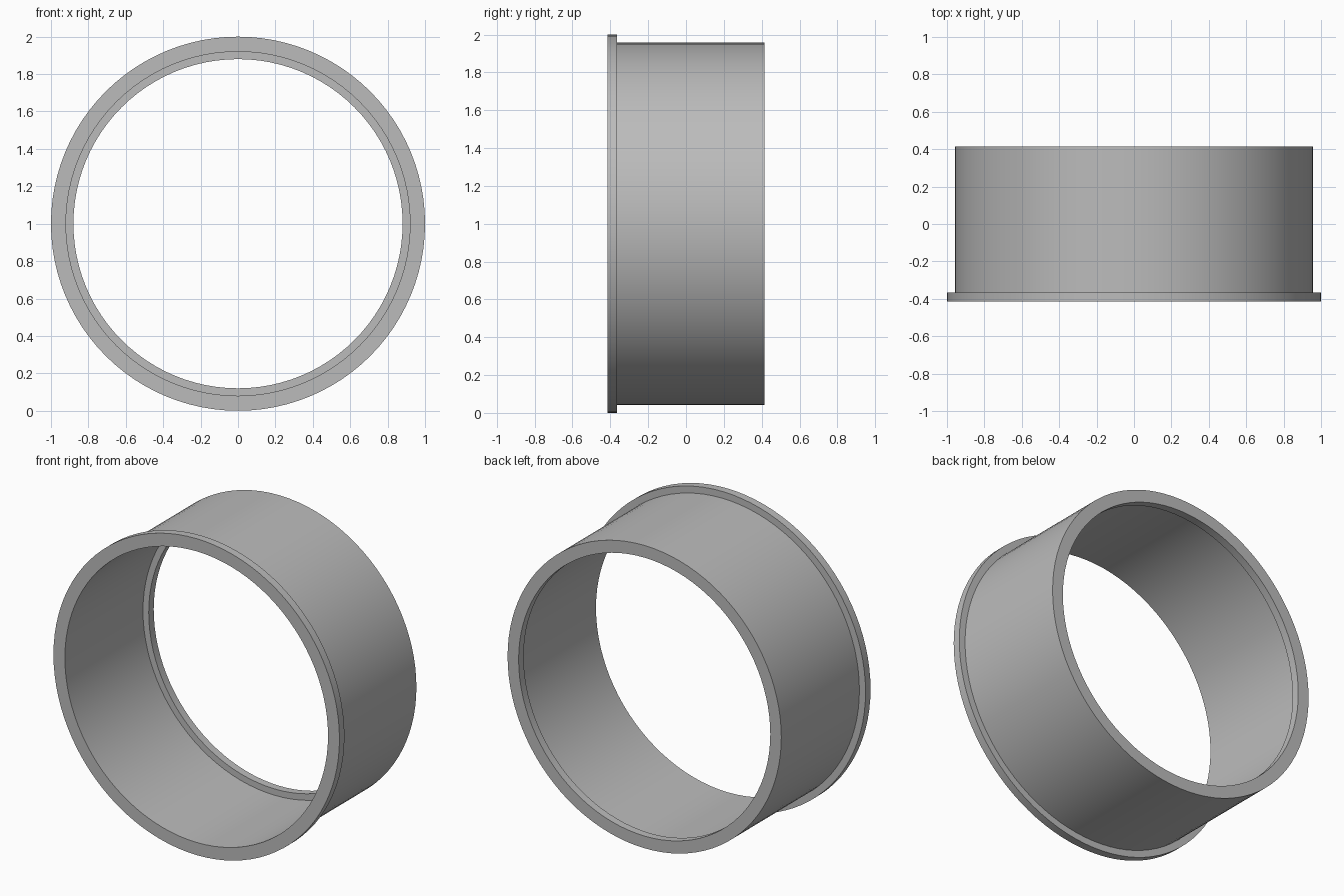
import bpy, bmesh, math

cube = bpy.data.objects.get("Cube")
if cube:
    bpy.data.objects.remove(cube, do_unlink=True)

SEGMENTS = 96

grey = bpy.data.materials.new("plain grey")
grey.use_nodes = True
colour = (0.5, 0.5, 0.5, 1)
grey.diffuse_color = colour
grey.node_tree.nodes["Principled BSDF"].inputs["Base Color"].default_value = colour

# Closed wall section (radius, y): front flange, barrel, rear inner lip
section = [
    (0.92, -0.415), (1.0, -0.415), (1.0, -0.365), (0.957, -0.365),
    (0.957, 0.415), (0.88, 0.415), (0.88, 0.365), (0.92, 0.365),
]

# Revolve the section around the y axis
bm = bmesh.new()
rings = []
for i in range(SEGMENTS):
    a = 2 * math.pi * i / SEGMENTS
    rings.append([bm.verts.new((r * math.cos(a), y, 1 + r * math.sin(a))) for r, y in section])
for i, ring in enumerate(rings):
    following = rings[(i + 1) % SEGMENTS]
    for j in range(len(section)):
        k = (j + 1) % len(section)
        bm.faces.new((ring[j], ring[k], following[k], following[j]))
bmesh.ops.recalc_face_normals(bm, faces=bm.faces)

mesh = bpy.data.meshes.new("flanged_ring")
bm.to_mesh(mesh)
bm.free()
mesh.materials.append(grey)
ring_object = bpy.data.objects.new("flanged_ring", mesh)
bpy.context.collection.objects.link(ring_object)

# Smooth round walls with crisp rims
bpy.ops.object.select_all(action="DESELECT")
ring_object.select_set(True)
bpy.context.view_layer.objects.active = ring_object
bpy.ops.object.shade_smooth_by_angle(angle=math.radians(30))
